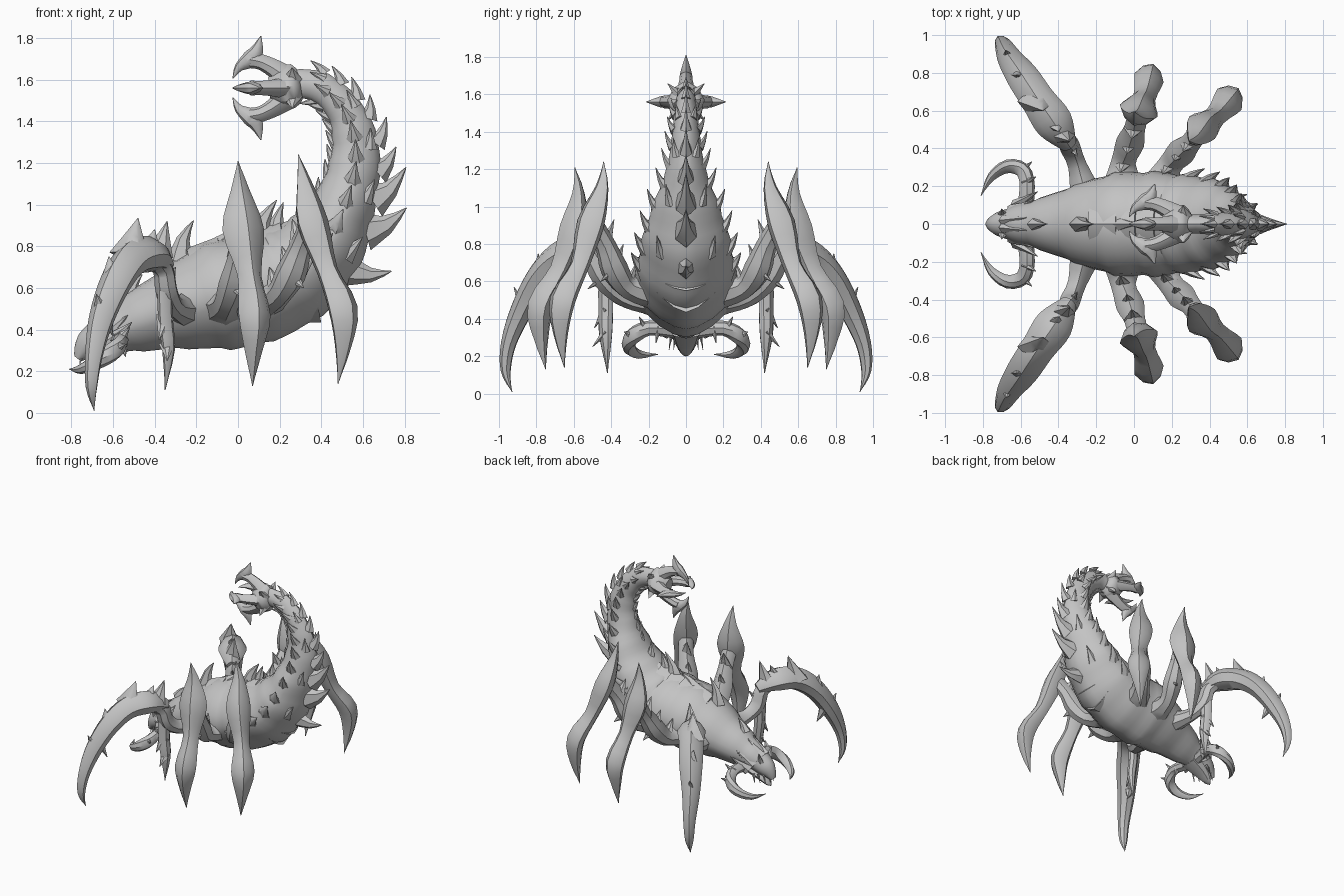
import bpy, bmesh, math
from mathutils import Vector as V

grey = bpy.data.materials.new("shell_grey")
grey.diffuse_color = (0.55, 0.55, 0.55, 1)


def cat(a, b, c, d, t):
    return 0.5 * (2 * b + (c - a) * t + (2 * a - 5 * b + 4 * c - d) * t * t + (3 * b - a - 3 * c + d) * t ** 3)


def sample(rows, t):
    """Smooth interpolation of rows (x, y, z, w, h) at parameter t."""
    n = len(rows) - 1
    i = min(int(t), n - 1)
    q = [rows[max(0, min(n, k))] for k in (i - 1, i, i + 1, i + 2)]
    return [cat(*[r[k] for r in q], t - i) for k in range(5)]


def frame(rows, t, side):
    n = len(rows) - 1
    a, b = (V(sample(rows, max(0, min(n, t + d)))[:3]) for d in (-0.05, 0.05))
    tan = (b - a).normalized()
    s = V(side)
    s = (s - tan * s.dot(tan)).normalized()
    return tan, s, tan.cross(s)


def loft(bm, rows, side=(0, 1, 0), steps=3, sides=8, e=1.3, keel=1.0, saw=0.0):
    """Skin a tube along rows; e above 1 makes one half diamond-like, keel does the other half."""
    n, rings = (len(rows) - 1) * steps, []
    for k in range(n + 1):
        t = k / steps
        x, y, z, w, h = sample(rows, t)
        tan, s, u = frame(rows, t, side)
        m = 1 + saw * (0.5 - (k % 4) / 3)
        w, h = max(w, 0.002) * m, max(h, 0.002) * m
        ring = []
        for j in range(sides):
            a = 2 * math.pi * j / sides
            c, d = math.cos(a), math.sin(a)
            f = keel if d > 0 else e
            p = s * (w * math.copysign(abs(c) ** f, c)) + u * (h * math.copysign(abs(d) ** f, d))
            ring.append(bm.verts.new(V((x, y, z)) + p))
        rings.append(ring)
    for r, q in zip(rings, rings[1:]):
        for j in range(sides):
            bm.faces.new((r[j], r[(j + 1) % sides], q[(j + 1) % sides], q[j]))
    bm.faces.new(rings[0])
    bm.faces.new(rings[-1][::-1])


def spike(bm, base, tip, r, bend=(0, 0, 0), flat=0.7):
    """Bent thorn from base to tip."""
    b, t = V(base), V(tip)
    mid = (b + t) / 2 + V(bend)
    side = (t - b).cross(V((0, 1, 0.02)))
    loft(bm, [(*b, r, r * flat), (*mid, r * 0.5, r * 0.45 * flat), (*t, 0.002, 0.002)], side, 2, 6)


def finish(name, bm, mirror=False, angle=40):
    bmesh.ops.recalc_face_normals(bm, faces=bm.faces)
    me = bpy.data.meshes.new(name)
    bm.to_mesh(me)
    bm.free()
    me.materials.append(grey)
    ob = bpy.data.objects.new(name, me)
    bpy.context.collection.objects.link(ob)
    if mirror:
        md = ob.modifiers.new("mirror", 'MIRROR')
        md.use_axis = (False, True, False)
        md.use_mirror_merge = False
    bpy.ops.object.select_all(action='DESELECT')
    bpy.context.view_layer.objects.active = ob
    ob.select_set(True)
    bpy.ops.object.shade_smooth_by_angle(angle=math.radians(angle))


# body and curling tail: x, z, half width, half height
spine = [(x, 0, z, w, h) for x, z, w, h in (
    (-0.77, 0.26, 0.02, 0.02), (-0.72, 0.32, 0.06, 0.07), (-0.62, 0.385, 0.1, 0.1),
    (-0.5, 0.43, 0.135, 0.14), (-0.3, 0.5, 0.21, 0.2), (-0.1, 0.56, 0.27, 0.26),
    (0.1, 0.6, 0.275, 0.26), (0.27, 0.67, 0.26, 0.24), (0.42, 0.82, 0.235, 0.2),
    (0.51, 1.0, 0.18, 0.15), (0.56, 1.18, 0.11, 0.125), (0.555, 1.34, 0.08, 0.105),
    (0.5, 1.47, 0.065, 0.085), (0.4, 1.56, 0.055, 0.075), (0.3, 1.58, 0.05, 0.07),
    (0.22, 1.57, 0.05, 0.06))]
bm = bmesh.new()
loft(bm, spine, steps=4, sides=20, e=1.25, keel=1.05, saw=0.05)
finish("body_and_tail", bm, angle=35)


def thorn(bm, t, a, out, along, r):
    """Thorn on the body at spine position t, angle a from the side (90 is the back)."""
    x, y, z, w, h = sample(spine, t)
    tan, s, u = frame(spine, t, (0, 1, 0))
    c, d = math.cos(math.radians(a)), math.sin(math.radians(a))
    o = (s * c + u * d).normalized()
    f = 1 if d >= 0 else 1.25
    p = V((x, y, z)) + (s * w * abs(c) ** f * (1 if c > 0 else -1) + u * h * math.copysign(abs(d) ** f, d)) * 0.88
    spike(bm, p - tan * 0.03, p + o * out + tan * along, r, -tan * along * 0.15 + o * out * 0.08)


# centre thorns on the back and on the outside of the tail
bm = bmesh.new()
for t, out, along, r in ((3.3, 0.07, 0.06, 0.05), (4.55, 0.17, 0.09, 0.065), (5.5, 0.07, 0.09, 0.06),
                         (6.7, 0.14, 0.13, 0.075), (7.5, 0.09, 0.1, 0.06), (8.5, 0.06, 0.07, 0.05)):
    thorn(bm, t, 90, out, along, r)
for t, out, along, r in ((7.95, 0.16, 0.09, 0.07), (8.75, 0.14, 0.15, 0.095), (9.45, 0.11, 0.17, 0.09),
                         (10.1, 0.08, 0.1, 0.07), (10.8, 0.07, 0.09, 0.055), (11.5, 0.055, 0.07, 0.05),
                         (12.1, 0.05, 0.07, 0.045), (12.7, 0.045, 0.06, 0.04), (13.3, 0.045, 0.05, 0.035)):
    thorn(bm, t, -90, out, along, r)
for k in range(8):
    thorn(bm, 9.2 + k * 0.6, 90, 0.035, 0.045, 0.032)
finish("centre_thorns", bm)

# paired rows of thorns along the flanks
bm = bmesh.new()
for k in range(10):
    t, g = 7.2 + k * 0.64, 0.085 - 0.005 * k
    thorn(bm, t, 0, g * 0.8, g * 1.1, 0.065 - 0.0035 * k)
    if k % 2:
        thorn(bm, t + 0.3, -45, g * 0.45, g * 1.1, 0.06 - 0.0035 * k)
finish("flank_thorns", bm, True)

# tail pincer: hub and four crescent blades on bowed roots
hub = [(0.3, 0, 1.575, 0.06, 0.07), (0.265, 0, 1.57, 0.1, 0.105), (0.2, 0, 1.565, 0.09, 0.095),
       (0.15, 0, 1.56, 0.05, 0.05)]
bm = bmesh.new()
loft(bm, hub, steps=2, sides=8)
for k in range(4):
    o = V((0, math.sin(k * math.pi / 2), math.cos(k * math.pi / 2)))
    c, q = V((0, 0, 1.56)), 1 if k % 2 == 0 else 0.85
    pts = ((-0.025, 0.045, 0.002), (0.005, 0.1, 0.022), (0.06, 0.14, 0.042), (0.09, 0.18, 0.032),
           (0.11, 0.25, 0.002))
    loft(bm, [(*(c + V((x, 0, 0)) + o * r * q), w * 0.75, w) for x, r, w in pts], o.cross(V((1, 0, 0))))
    root = ((0.24, 0.045, 0.06), (0.17, 0.095, 0.045), (0.11, 0.125, 0.038), (0.06, 0.135, 0.04))
    loft(bm, [(*(c + V((x, 0, 0)) + o * r * q), w * 0.9, w) for x, r, w in root], o.cross(V((1, 0, 0))))
    d = V((0, o.y + o.z, o.z - o.y)) * 0.7
    spike(bm, c + V((0.26, 0, 0)) + d * 0.06, c + V((0.26, 0, 0)) + d * 0.14, 0.05)
finish("tail_pincer", bm)

# middle and rear legs: bent thigh plus long double-pointed blade
legs = (("middle_leg", (0.95, -0.3, 0),
         [(-0.06, 0.2, 0.52, 0.11, 0.1), (-0.055, 0.33, 0.53, 0.065, 0.065), (-0.02, 0.43, 0.63, 0.075, 0.08),
          (0.005, 0.51, 0.76, 0.055, 0.06), (0.025, 0.6, 0.9, 0.06, 0.055)],
         [(0, 0.595, 1.21, 0, 0), (0.01, 0.575, 1.07, 0.047, 0.035), (0.025, 0.6, 0.88, 0.105, 0.08),
          (0.055, 0.67, 0.66, 0.06, 0.06), (0.08, 0.775, 0.47, 0.08, 0.075), (0.075, 0.775, 0.3, 0.045, 0.042),
          (0.07, 0.75, 0.13, 0, 0)]),
        ("rear_leg", (0.75, -0.65, 0),
         [(0.13, 0.18, 0.55, 0.11, 0.1), (0.19, 0.31, 0.57, 0.065, 0.065), (0.25, 0.38, 0.67, 0.075, 0.08),
          (0.3, 0.43, 0.8, 0.055, 0.06), (0.35, 0.5, 0.92, 0.055, 0.055)],
         [(0.29, 0.44, 1.24, 0, 0), (0.32, 0.45, 1.1, 0.045, 0.035), (0.36, 0.51, 0.91, 0.09, 0.075),
          (0.43, 0.57, 0.68, 0.057, 0.055), (0.505, 0.66, 0.5, 0.085, 0.07), (0.505, 0.67, 0.32, 0.045, 0.042),
          (0.48, 0.65, 0.14, 0, 0)]))
for name, side, thigh, blade in legs:
    bm = bmesh.new()
    loft(bm, thigh, side)
    loft(bm, blade, side, steps=3, e=1.3, keel=1.3)
    o = V((-side[1], side[0], 0)).normalized()
    for k in (1, 2, 3):
        b = V(thigh[k][:3])
        spike(bm, b, b - o * 0.06 + V((0, 0, 0.13)), 0.06)
    knee = V(thigh[2][:3])
    spike(bm, knee, knee + o * 0.1 - V((0, 0, 0.07)), 0.05)
    finish(name, bm, True)

# front arms: shoulder, hanging spur and long arched sickle
bm = bmesh.new()
side = (0.85, 0.5, 0)
loft(bm, [(-0.25, 0.14, 0.5, 0.09, 0.09), (-0.3, 0.31, 0.51, 0.05, 0.055), (-0.34, 0.41, 0.58, 0.055, 0.06),
          (-0.36, 0.45, 0.7, 0.05, 0.06), (-0.43, 0.56, 0.76, 0.06, 0.05)], side)
loft(bm, [(-0.355, 0.43, 0.66, 0.035, 0.045), (-0.35, 0.43, 0.45, 0.035, 0.045), (-0.335, 0.43, 0.3, 0.03, 0.038),
          (-0.35, 0.42, 0.11, 0, 0)], side)
loft(bm, [(-0.34, 0.41, 0.71, 0.04, 0.04), (-0.42, 0.53, 0.76, 0.1, 0.085), (-0.51, 0.66, 0.74, 0.09, 0.085),
          (-0.59, 0.78, 0.63, 0.085, 0.075), (-0.66, 0.88, 0.45, 0.065, 0.065), (-0.695, 0.95, 0.27, 0.045, 0.045),
          (-0.705, 0.965, 0.12, 0.03, 0.028), (-0.69, 0.93, 0.01, 0, 0)], side, steps=4)
for b, t, r in (((-0.38, 0.47, 0.76), (-0.34, 0.44, 0.92), 0.07), ((-0.52, 0.65, 0.75), (-0.48, 0.6, 0.935), 0.1),
                ((-0.43, 0.54, 0.76), (-0.4, 0.49, 0.88), 0.07),
                ((-0.6, 0.79, 0.62), (-0.62, 0.79, 0.75), 0.07), ((-0.65, 0.87, 0.46), (-0.68, 0.92, 0.57), 0.055),
                ((-0.35, 0.43, 0.46), (-0.38, 0.49, 0.35), 0.045), ((-0.34, 0.43, 0.33), (-0.34, 0.5, 0.25), 0.04),
                ((-0.35, 0.43, 0.6), (-0.3, 0.36, 0.7), 0.05), ((-0.64, 0.82, 0.47), (-0.6, 0.79, 0.37), 0.04)):
    spike(bm, b, t, r)
finish("front_arm", bm, True)

# curved mandibles
bm = bmesh.new()
loft(bm, [(-0.58, 0.06, 0.34, 0.045, 0.045), (-0.565, 0.2, 0.35, 0.04, 0.04), (-0.59, 0.285, 0.305, 0.046, 0.04),
          (-0.67, 0.305, 0.25, 0.038, 0.036), (-0.755, 0.25, 0.21, 0.024, 0.023), (-0.81, 0.15, 0.21, 0, 0)],
     (0, 0, 1))
for b, t in (((-0.57, 0.22, 0.35), (-0.52, 0.25, 0.41)), ((-0.59, 0.29, 0.31), (-0.54, 0.33, 0.33)),
             ((-0.56, 0.15, 0.35), (-0.54, 0.16, 0.27))):
    spike(bm, b, t, 0.035)
finish("mandible", bm, True)

# lower jaw, head crest and teeth
bm = bmesh.new()
loft(bm, [(-0.55, 0, 0.34, 0.09, 0.05), (-0.66, 0, 0.28, 0.065, 0.04), (-0.73, 0, 0.22, 0.03, 0.02),
          (-0.75, 0, 0.2, 0, 0)])
finish("lower_jaw", bm)
bm = bmesh.new()
for k in range(4):
    y = 0.02 + 0.027 * k
    spike(bm, (-0.68 + 0.02 * k, y, 0.42 - 0.03 * k), (-0.57 + 0.02 * k, y * 1.7, 0.54 - 0.035 * k), 0.05)
    spike(bm, (-0.74 + 0.03 * k, y * 0.8, 0.3), (-0.76 + 0.03 * k, y * 0.9, 0.235), 0.014)
spike(bm, (-0.69, 0.045, 0.38), (-0.7, 0.08, 0.47), 0.035)
finish("head_crest_and_teeth", bm, True)

# layered chevron plates under the rear belly
bm = bmesh.new()
for k in range(5):
    x, z, w = -0.12 + 0.1 * k, 0.56 + 0.025 * k, 0.235
    loft(bm, [(x - 0.08, 0, z, w * 0.9, 0.235), (x + 0.07, 0, z + 0.03, w, 0.26), (x + 0.075, 0, z + 0.03, w * 0.9, 0.2)],
         steps=1, sides=16, e=1.35, keel=1.3)
finish("belly_plates", bm, angle=30)
